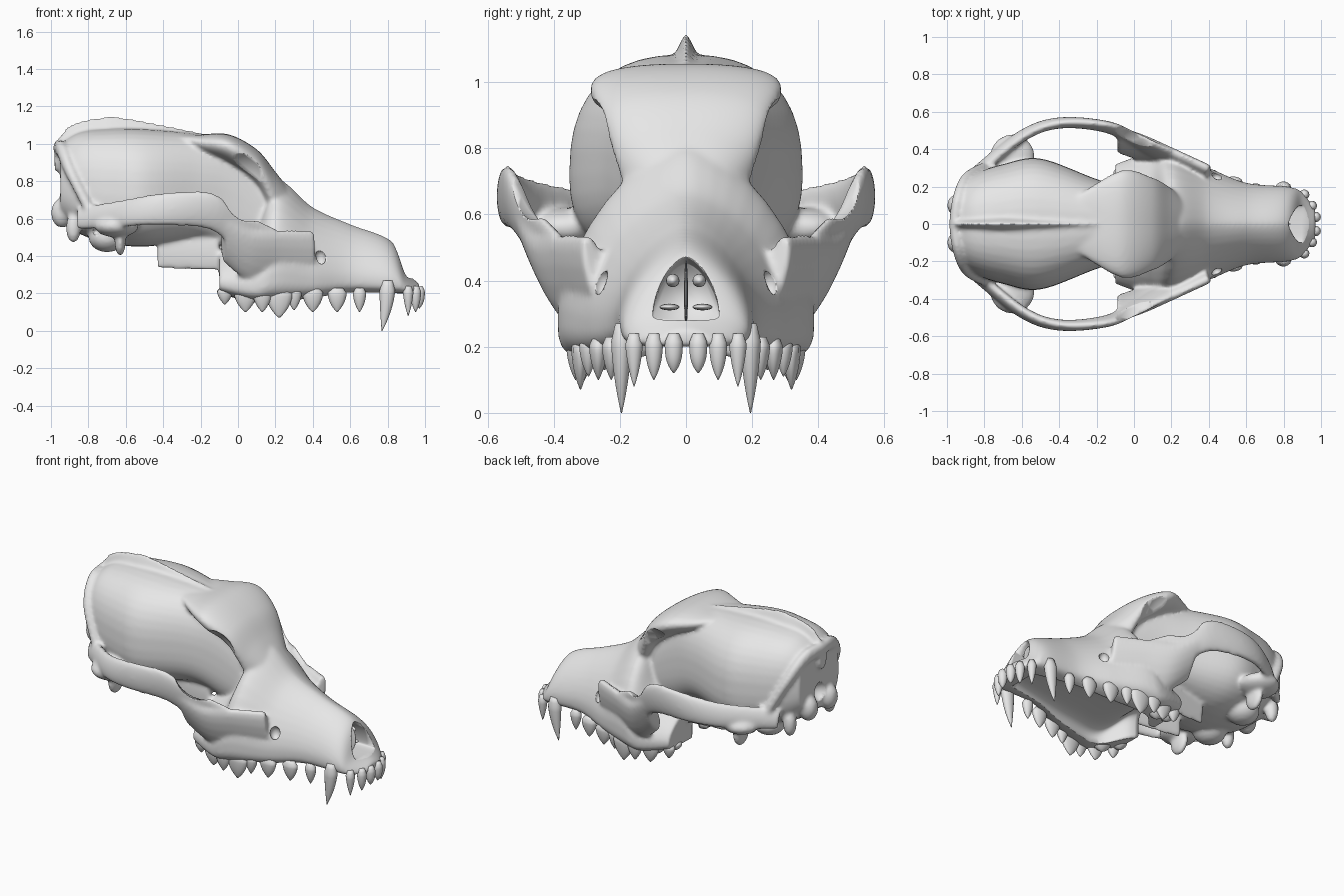
import bpy, bmesh, math
from mathutils import Matrix, Vector

cube = bpy.data.objects.get("Cube")
if cube:
    bpy.data.objects.remove(cube)

grey = (0.8, 0.8, 0.8, 1)
bone = bpy.data.materials.new("pale_grey_bone")
bone.use_nodes = True
bone.diffuse_color = grey
bone.node_tree.nodes["Principled BSDF"].inputs["Base Color"].default_value = grey


# ---- helpers ----
def spline(rows, steps=8):
    """Smoothly interpolate rows of parameters."""
    points = [Vector(row) for row in rows]
    last = len(points) - 1
    result = []
    for i in range(last):
        start, end = points[i], points[i + 1]
        leaving = (end - points[max(i - 1, 0)]) / 2
        arriving = (points[min(i + 2, last)] - start) / 2
        for k in range(steps):
            t = k / steps
            curve = 3 * (end - start) - 2 * leaving - arriving
            cubic = 2 * (start - end) + leaving + arriving
            result.append(start + t * (leaving + t * (curve + t * cubic)))
    return result + [points[-1]]


def circle(count):
    """Cosine and sine pairs around a circle."""
    angles = [math.tau * i / count for i in range(count)]
    return [(math.cos(a), math.sin(a)) for a in angles]


def skin(bm, rings):
    """Close a tube through a list of rings."""
    loops = [[bm.verts.new(point) for point in ring] for ring in rings]
    faces = [bm.faces.new(loops[0]), bm.faces.new(loops[-1])]
    for near, far in zip(loops, loops[1:]):
        for j in range(len(near)):
            faces.append(bm.faces.new((near[j - 1], near[j], far[j], far[j - 1])))
    bmesh.ops.recalc_face_normals(bm, faces=faces)


def power(value, roundness):
    return math.copysign(abs(value) ** (2 / roundness), value)


def loft(bm, rows, upper=2, lower=2, middle=0.5):
    """Rounded sections along x. Rows: x, half width, top, bottom."""
    rings = []
    for x, half, top, bottom in spline(rows):
        height = top - bottom
        ring = []
        for c, s in circle(40):
            shape, reach = (upper, 1 - middle) if s >= 0 else (lower, middle)
            z = bottom + height * (middle + reach * power(s, shape))
            ring.append((x, half * power(c, shape), z))
        rings.append(ring)
    skin(bm, rings)


def rail(bm, path, heights, thickness, leans=(0, 0)):
    """Mirrored pair of flat bars along a path, tapering from first to last."""
    points = spline(path)
    last = len(points) - 1
    for side in (1, -1):
        rings = []
        for i, point in enumerate(points):
            blend = i / last
            height = heights[0] + (heights[1] - heights[0]) * blend
            lean = leans[0] + (leans[1] - leans[0]) * blend
            step = points[min(i + 1, last)] - points[max(i - 1, 0)]
            across = Vector((-step.y, step.x, 0)).normalized() * thickness
            upward = Vector((0, lean, 1)) * height
            ring = [point + across * c + upward * s for c, s in circle(16)]
            rings.append([(p.x, side * p.y, p.z) for p in ring])
        skin(bm, rings)


def blob(bm, centre, radii):
    """Ellipsoid, paired when it lies off the middle."""
    x, y, z = centre
    for offset in {y, -y}:
        place = Matrix.Translation((x, offset, z)) @ Matrix.Diagonal((*radii, 1))
        bmesh.ops.create_uvsphere(bm, u_segments=24, v_segments=16, radius=1, matrix=place)


def finish(bm, name):
    mesh = bpy.data.meshes.new(name)
    bm.to_mesh(mesh)
    bm.free()
    mesh.shade_smooth()
    mesh.materials.append(bone)
    obj = bpy.data.objects.new(name, mesh)
    bpy.context.scene.collection.objects.link(obj)
    return obj


# ---- skull bone ----
bm = bmesh.new()
# braincase
loft(bm, [(-.95, .2, 1, .6), (-.85, .27, 1.06, .52), (-.7, .32, 1.08, .47),
          (-.5, .35, 1.08, .45), (-.2, .24, 1.05, .48), (0, .18, 1, .4),
          (.3, .13, .7, .3)], upper=2.5, lower=2.5, middle=.42)
# brow and forehead
loft(bm, [(-.3, .15, 1.05, 1), (-.2, .22, 1.05, .94), (-.05, .29, 1.05, .88),
          (.1, .25, .97, .76), (.2, .19, .85, .55), (.3, .1, .72, .5)],
     upper=2.4, middle=.6)
# muzzle and upper jaw
loft(bm, [(-.1, .32, .45, .2), (.08, .38, .57, .15), (.2, .38, .81, .15),
          (.4, .3, .66, .17), (.6, .22, .57, .2), (.82, .2, .48, .2),
          (.9, .17, .32, .2), (.97, .08, .25, .2)], upper=1.6, lower=4, middle=.25)
# ridge along the crown
loft(bm, [(-.98, .04, 1, .85), (-.9, .04, 1.1, .85), (-.75, .05, 1.14, .9),
          (-.6, .05, 1.14, .9), (-.2, .04, 1.06, .9)], upper=1.2)
# ridge around the back of the head
rail(bm, [(-.96, 0, .98), (-.94, .14, .96), (-.89, .25, .84), (-.78, .31, .62)],
     heights=(.04, .06), thickness=.03)
# cheek arches
rail(bm, [(.2, .34, .42), (0, .45, .53), (-.15, .52, .64), (-.4, .54, .65),
          (-.6, .47, .63), (-.85, .27, .6)],
     heights=(.13, .06), thickness=.03, leans=(.4, -.3))
# cheekbones running down into the jaw
rail(bm, [(.4, .25, .38), (.22, .33, .39), (.06, .4, .4), (-.08, .45, .5)],
     heights=(.16, .13), thickness=.045, leans=(.3, .45))
# plates behind the palate
rail(bm, [(-.43, .1, .43), (-.1, .13, .42)], heights=(.1, .1), thickness=.02)
# condyles, ear capsules, neck processes
blob(bm, (-.94, .1, .63), (.06, .06, .08))
blob(bm, (-.7, .15, .5), (.1, .1, .08))
blob(bm, (-.88, .2, .55), (.04, .04, .08))
# jaw joints with their hooks
blob(bm, (-.65, .36, .56), (.12, .12, .06))
blob(bm, (-.63, .34, .48), (.03, .07, .08))
skull = finish(bm, "skull_bone")

# ---- openings ----
bm = bmesh.new()
# eye sockets, cheek openings, ear canals and spinal opening
blob(bm, (.03, .38, .77), (.18, .2, .21))
blob(bm, (.44, .25, .39), (.03, .03, .04))
blob(bm, (-.76, .3, .53), (.03, .1, .03))
blob(bm, (-1, 0, .7), (.1, .06, .07))
# nasal cavity
loft(bm, [(.7, .1, .45, .28), (1, .1, .5, .28)], upper=1.6, lower=4, middle=.1)
# vault of the palate
loft(bm, [(-.25, .08, .4, 0), (-.05, .09, .35, 0), (.1, .22, .25, 0),
          (.35, .2, .24, 0), (.85, .1, .24, 0)], upper=4, lower=4, middle=.6)
cutter = finish(bm, "opening_cutter")
cutter.hide_render = True
cutter.hide_viewport = True

# ---- fuse the bones, relax the joins, cut the openings ----
fuse = skull.modifiers.new("fuse", "REMESH")
fuse.mode = "VOXEL"
fuse.voxel_size = .011
fuse.use_smooth_shade = True
relax = skull.modifiers.new("relax", "SMOOTH")
relax.iterations = 10
cut = skull.modifiers.new("openings", "BOOLEAN")
cut.operation = "DIFFERENCE"
cut.solver = "EXACT"
cut.object = cutter

# ---- nasal septum and scrolls ----
bm = bmesh.new()
blob(bm, (.76, 0, .36), (.08, .006, .1))
blob(bm, (.76, .04, .4), (.05, .02, .02))
blob(bm, (.76, .05, .32), (.06, .03, .01))
finish(bm, "nasal_septum")


# ---- teeth ----
def tooth(bm, x, y, tip, length, width=.028, root=.23, sweep=0, blunt=2):
    """Cusp that swells below the gum and narrows to the tip."""
    rings = []
    for step in range(11):
        t = step / 10
        size = min(.6 + 2 * t, 1.05 - t ** blunt)
        z = root + (tip - root) * t
        rings.append([(x - sweep * t * t + length * size * c, y + width * size * s, z)
                      for c, s in circle(14)])
    skin(bm, rings)


def finish_pair(bm, name):
    finish(bm, name).modifiers.new("both_sides", "MIRROR").use_axis = (False, True, False)


bm = bmesh.new()
for i in range(3):
    tooth(bm, .97 - .015 * i * (i + 1) / 1.5, .037 + .06 * i, .12 - .02 * i,
          length=.028, width=.027, root=.24, blunt=4 - i)
finish_pair(bm, "incisors")

bm = bmesh.new()
tooth(bm, .8, .195, 0, length=.042, width=.032, root=.27, sweep=.03)
finish_pair(bm, "canines")

# cheek teeth follow the outward bow of the jaw
bm = bmesh.new()
for x, tip, length in [(.65, .1, .035), (.53, .1, .05), (.4, .1, .055), (.3, .11, .04),
                       (.22, .07, .07), (.13, .1, .05), (.04, .1, .06), (-.07, .14, .04)]:
    row = .34 - .3 * abs(x - .15)
    tooth(bm, x, row, tip, length, blunt=2.5)
    if x < .1:
        tooth(bm, x, row - .06, tip + .03, length, width=.045, blunt=4)
finish_pair(bm, "cheek_teeth")
